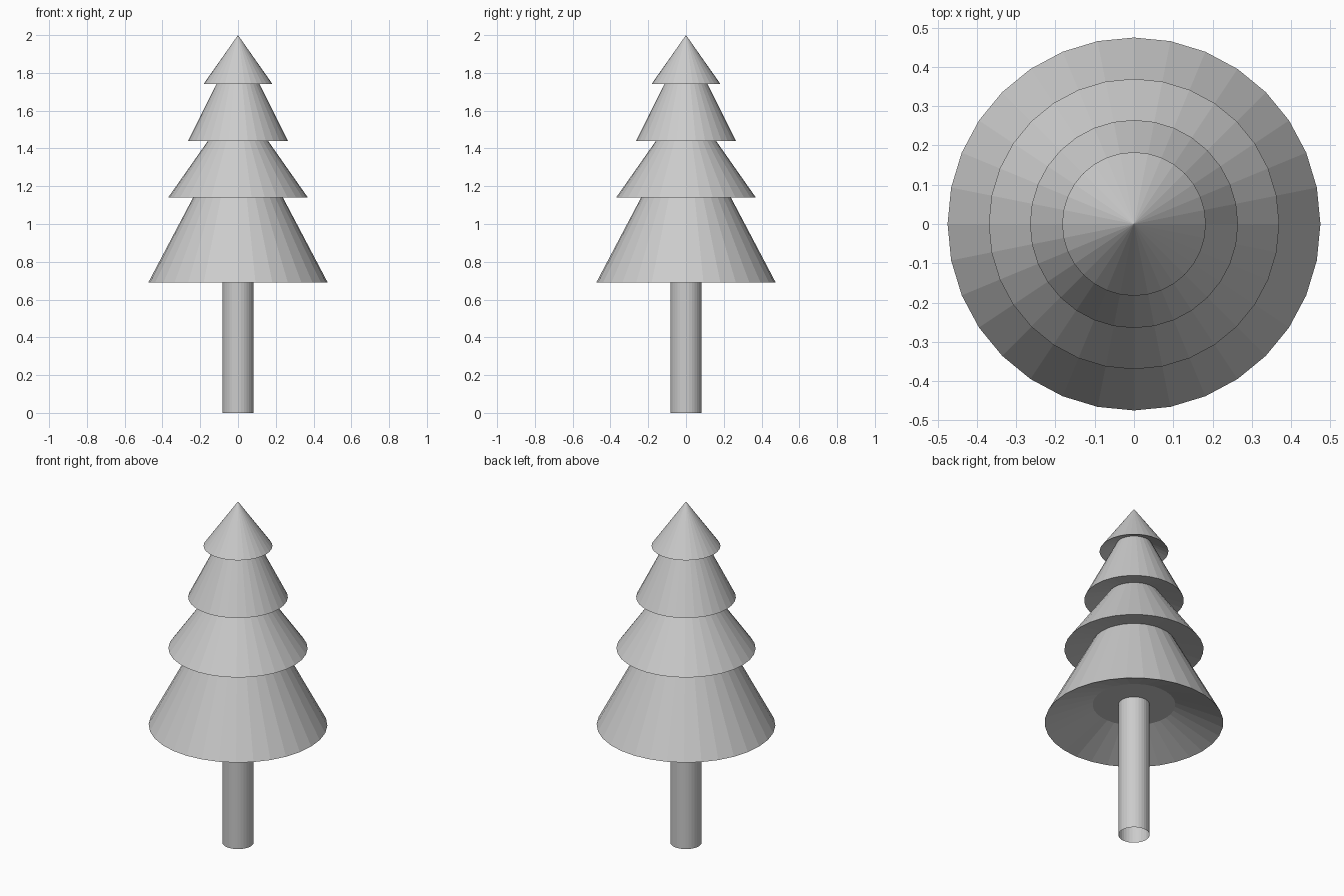
import bpy, bmesh
from math import cos, sin, tau

if "Cube" in bpy.data.objects:
    bpy.data.objects.remove(bpy.data.objects["Cube"])


def lathe(name, profile, sides):
    """Revolve a (radius, z) profile around z, flat shaded, ends left open."""
    bm = bmesh.new()
    rings = []
    for r, z in profile:
        if r == 0:
            rings.append([bm.verts.new((0, 0, z))] * sides)
        else:
            rings.append([bm.verts.new((r * cos(tau * i / sides), r * sin(tau * i / sides), z))
                          for i in range(sides)])
    for low, high in zip(rings, rings[1:]):
        for i in range(sides):
            j = (i + 1) % sides
            quad = [low[i], low[j], high[j], high[i]]
            bm.faces.new(list(dict.fromkeys(quad)))
    mesh = bpy.data.meshes.new(name)
    bm.to_mesh(mesh)
    bm.free()
    obj = bpy.data.objects.new(name, mesh)
    bpy.context.collection.objects.link(obj)
    return obj


# Trunk: open tube running up into the hollow of the lowest tier
TRUNK_R = 0.083
lathe("trunk", [(TRUNK_R, 0), (TRUNK_R, 0.80)], 32)

# Foliage tiers: hollowed underside, rim, then sloping cone.
# Each cone ends where it meets the underside of the tier above.
lathe("bottom_tier", [(TRUNK_R, 0.80), (0.22, 0.80), (0.475, 0.69), (0.222, 1.17)], 32)
lathe("lower_middle_tier", [(0.222, 1.17), (0.37, 1.14), (0.138, 1.47)], 32)
lathe("upper_middle_tier", [(0.138, 1.47), (0.265, 1.44), (0.095, 1.78)], 32)
lathe("top_tier", [(0.095, 1.78), (0.183, 1.74), (0, 2.0)], 32)
